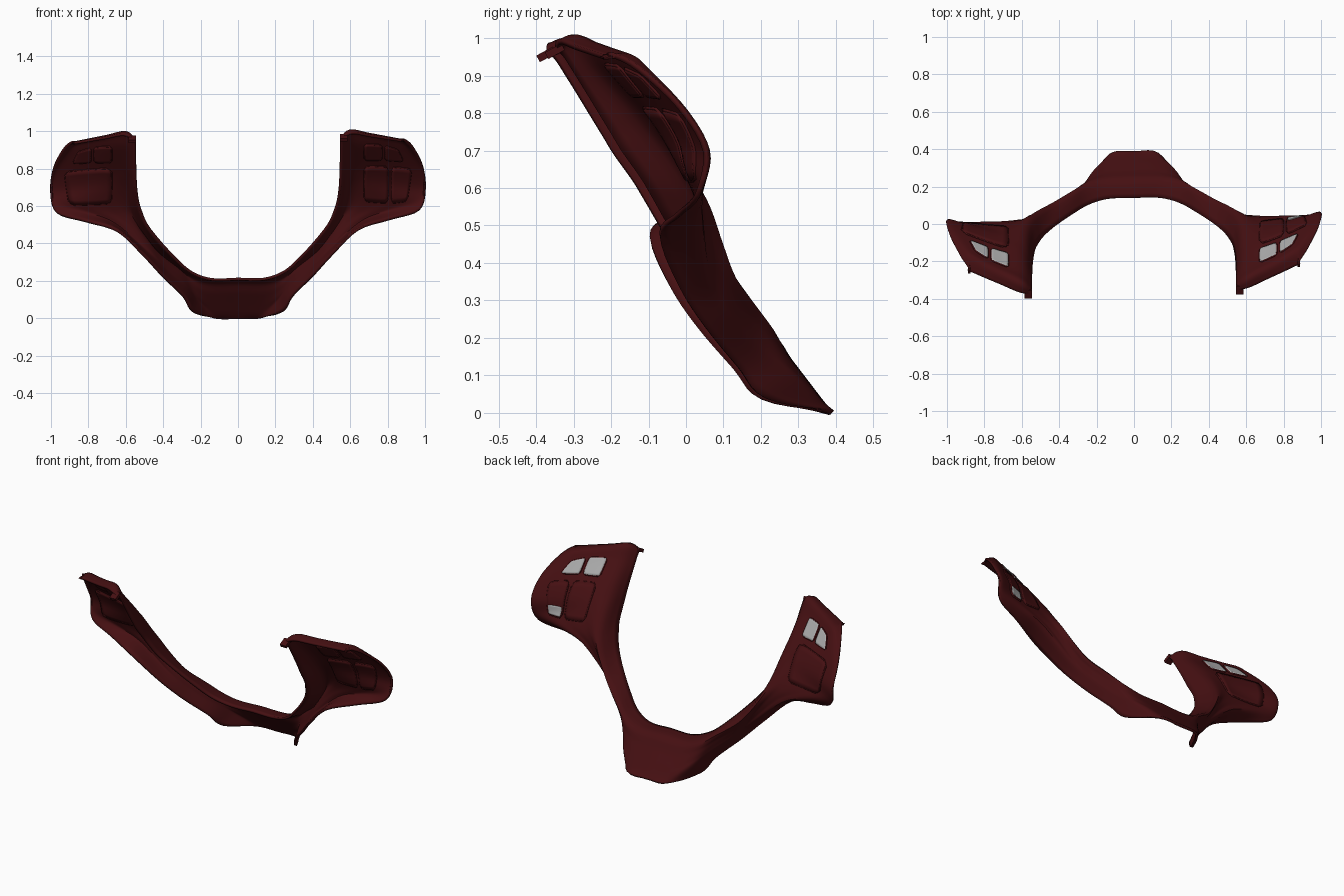
import bpy
import math
from mathutils import Vector
from mathutils.bvhtree import BVHTree

cube = bpy.data.objects.get("Cube")
if cube:
    bpy.data.objects.remove(cube, do_unlink=True)


def make_material(name, colour):
    mat = bpy.data.materials.new(name)
    mat.use_nodes = True
    mat.diffuse_color = colour
    shader = next(n for n in mat.node_tree.nodes if n.type == "BSDF_PRINCIPLED")
    shader.inputs["Base Color"].default_value = colour
    shader.inputs["Roughness"].default_value = 0.6
    return mat


red = make_material("dark_red", (0.06, 0.005, 0.006, 1))
grey = make_material("light_grey", (0.4, 0.4, 0.4, 1))

# Rails of the right half, from the bottom centre up to the top of the grip pad
inner_lip = [(0, .14, .21), (.14, .14, .21), (.25, .11, .25), (.34, .06, .33),
             (.43, 0, .43), (.49, -.05, .51), (.52, -.09, .58), (.535, -.12, .63),
             (.545, -.17, .7), (.55, -.23, .8), (.55, -.29, .9), (.55, -.33, .96),
             (.55, -.35, .96)]
inner_crest = [(0, .23, .2), (.15, .23, .2), (.25, .215, .23), (.33, .175, .29),
               (.43, .12, .37), (.5, .085, .46), (.55, .05, .55), (.575, .01, .62),
               (.59, -.05, .71), (.6, -.14, .82), (.6, -.24, .93), (.6, -.29, 1),
               (.61, -.34, .99)]
outer_crest = [(0, .36, .03), (.13, .355, .03), (.21, .29, .08), (.28, .19, .16),
               (.38, .11, .25), (.48, .05, .35), (.66, .03, .51), (.81, .035, .57),
               (.95, .045, .62), (.98, .055, .7), (.96, 0, .8), (.9, -.1, .91),
               (.875, -.15, .95), (.875, -.22, .95)]
wall_edge = [(0, .385, 0), (.13, .375, .005), (.24, .21, .04), (.29, .14, .12),
             (.4, .05, .23), (.5, -.02, .34), (.64, -.07, .475), (.81, -.02, .53),
             (.97, .03, .58), (1, .05, .7), (.985, -.02, .82), (.93, -.13, .92),
             (.885, -.2, .955), (.88, -.23, .95)]


def spline(points, steps):
    """Smooth curve passing through every point."""
    pts = [Vector(p) for p in points]
    pts = [2 * pts[0] - pts[1]] + pts + [2 * pts[-1] - pts[-2]]
    out = []
    for a, b, c, d in zip(pts, pts[1:], pts[2:], pts[3:]):
        for k in range(steps):
            t = k / steps
            out.append(b + (c - a) * t / 2 + (2 * a - 5 * b + 4 * c - d) * t * t / 2
                       + (3 * b - a - 3 * c + d) * t ** 3 / 2)
    return out + [pts[-2]]


def resample(points, count):
    """Same number of samples on rails with different point counts."""
    fine = spline(points, 24)
    last = len(fine) - 1
    return [fine[round(i * last / (count - 1))] for i in range(count)]


def skew(p):
    """The left-hand image of the part sits slightly lower and further forward."""
    s = min(p.x, 0)
    return Vector((p.x, p.y + 0.04 * s, p.z + 0.015 * s))


def build(name, verts, faces, mat, thickness=0, offset=0):
    mesh = bpy.data.meshes.new(name)
    mesh.from_pydata(verts, [], faces)
    mesh.materials.append(mat)
    obj = bpy.data.objects.new(name, mesh)
    bpy.context.collection.objects.link(obj)
    if thickness:
        mod = obj.modifiers.new("thickness", "SOLIDIFY")
        mod.thickness = thickness
        mod.offset = offset
    bpy.ops.object.select_all(action="DESELECT")
    obj.select_set(True)
    bpy.context.view_layer.objects.active = obj
    bpy.ops.object.shade_smooth_by_angle(angle=math.radians(40))
    return obj


def grid_faces(rows, cols):
    return [(r * cols + c, r * cols + c + 1, (r + 1) * cols + c + 1, (r + 1) * cols + c)
            for r in range(rows - 1) for c in range(cols - 1)]


# Trim shell: cross-sections lofted along the rails, mirrored to both sides
inner_lip.insert(9, (.548, -.2, .75))
inner_crest.insert(9, (.595, -.095, .765))
COUNT = 66
half = []
for lip, crest, outer, edge in zip(*(resample(r, COUNT) for r in
                                     (inner_lip, inner_crest, outer_crest, wall_edge))):
    third = crest.lerp(outer, 0.35)
    far = crest.lerp(outer, 0.7)
    half.append(spline([lip, crest, third, far, outer, edge], 4))
mirrored = [[Vector((-p.x, p.y, p.z)) for p in row] for row in half[:0:-1]]
rows = mirrored + half
shell_verts = [skew(p) for row in rows for p in row]
shell_faces = grid_faces(len(rows), len(rows[0]))
build("trim_shell", shell_verts, shell_faces, red, 0.014)
surface = BVHTree.FromPolygons(shell_verts, shell_faces)


def drop(x, z, face, lift):
    """Point on the shell at x, z; face is 1 for the outside, -1 for the inside."""
    hit, normal, _, _ = surface.ray_cast(Vector((x, 2 * face, z)), Vector((0, -face, 0)))
    if hit is None:
        return None
    if normal.y * face < 0:
        normal = -normal
    return hit + normal * lift


def plate(name, corners, side, face, mat, lift, thickness):
    """Soft-cornered plate following the shell between four x, z corners."""
    n = 9
    a, b, c, d = (Vector(p) for p in corners)
    verts = []
    for i in range(n):
        for j in range(n):
            u, v = 2 * i / (n - 1) - 1, 2 * j / (n - 1) - 1
            u, v = u * (1 - 0.07 * v ** 4), v * (1 - 0.07 * u ** 4)
            s, t = (u + 1) / 2, (v + 1) / 2
            p = a.lerp(b, s).lerp(d.lerp(c, s), t)
            z = p.y - (0.012 if side < 0 else 0)
            q = drop(side * p.x, z, face, lift)
            if q is None:
                return
            verts.append(q)
    build(name, verts, grid_faces(n, n), mat, thickness)


def rim(name, corners, side, face):
    """Thin raised bead framing a button."""
    curve = bpy.data.curves.new(name, "CURVE")
    curve.dimensions = "3D"
    curve.bevel_depth = 0.005
    curve.bevel_resolution = 1
    points = []
    for p, q in zip(corners, corners[1:] + corners[:1]):
        for k in range(1, 8):
            m = Vector(p).lerp(Vector(q), k / 8)
            hit = drop(side * m.x, m.y - (0.012 if side < 0 else 0), face, 0.008)
            if hit:
                points.append(hit)
    line = curve.splines.new("POLY")
    line.points.add(len(points) - 1)
    for point, co in zip(line.points, points):
        point.co = (*co, 1)
    line.use_cyclic_u = True
    curve.materials.append(red)
    obj = bpy.data.objects.new(name, curve)
    bpy.context.collection.objects.link(obj)


# Button fields on the grip pads
upper_inner = [(.675, .85), (.765, .85), (.765, .93), (.675, .935)]
upper_outer = [(.785, .85), (.88, .845), (.85, .905), (.785, .925)]
lower_inner = [(.675, .63), (.8, .62), (.8, .815), (.675, .82)]
lower_outer = [(.82, .62), (.9, .63), (.925, .8), (.82, .815)]
lower_wide = [(.675, .63), (.9, .62), (.925, .8), (.675, .82)]
corner_window = [(.825, .625), (.895, .635), (.905, .69), (.825, .685)]

for side, label in ((1, "left"), (-1, "right")):
    lower = [lower_inner, lower_outer] if side > 0 else [lower_wide]
    for face, where in ((1, "outer"), (-1, "inner")):
        for i, corners in enumerate([upper_inner, upper_outer] + lower):
            mat = grey if face > 0 and i < 2 else red
            plate(f"{label}_{where}_button_{i}", corners, side, face, mat, 0.01, 0.008)
            rim(f"{label}_{where}_button_rim_{i}", corners, side, face)
    if side > 0:
        plate("left_corner_window", corner_window, side, 1, grey, 0.015, 0.006)

    # Clip at the top inner corner of each pad
    centre = skew(Vector((side * 0.565, -0.35, 0.965)))
    bpy.ops.mesh.primitive_cube_add(size=1, location=centre, rotation=(0.5, 0, 0))
    clip = bpy.context.object
    clip.name = f"{label}_clip"
    clip.scale = (0.04, 0.05, 0.02)
    clip.data.materials.append(red)
    bevel = clip.modifiers.new("soft_edges", "BEVEL")
    bevel.width = 0.005
    bevel.segments = 2
